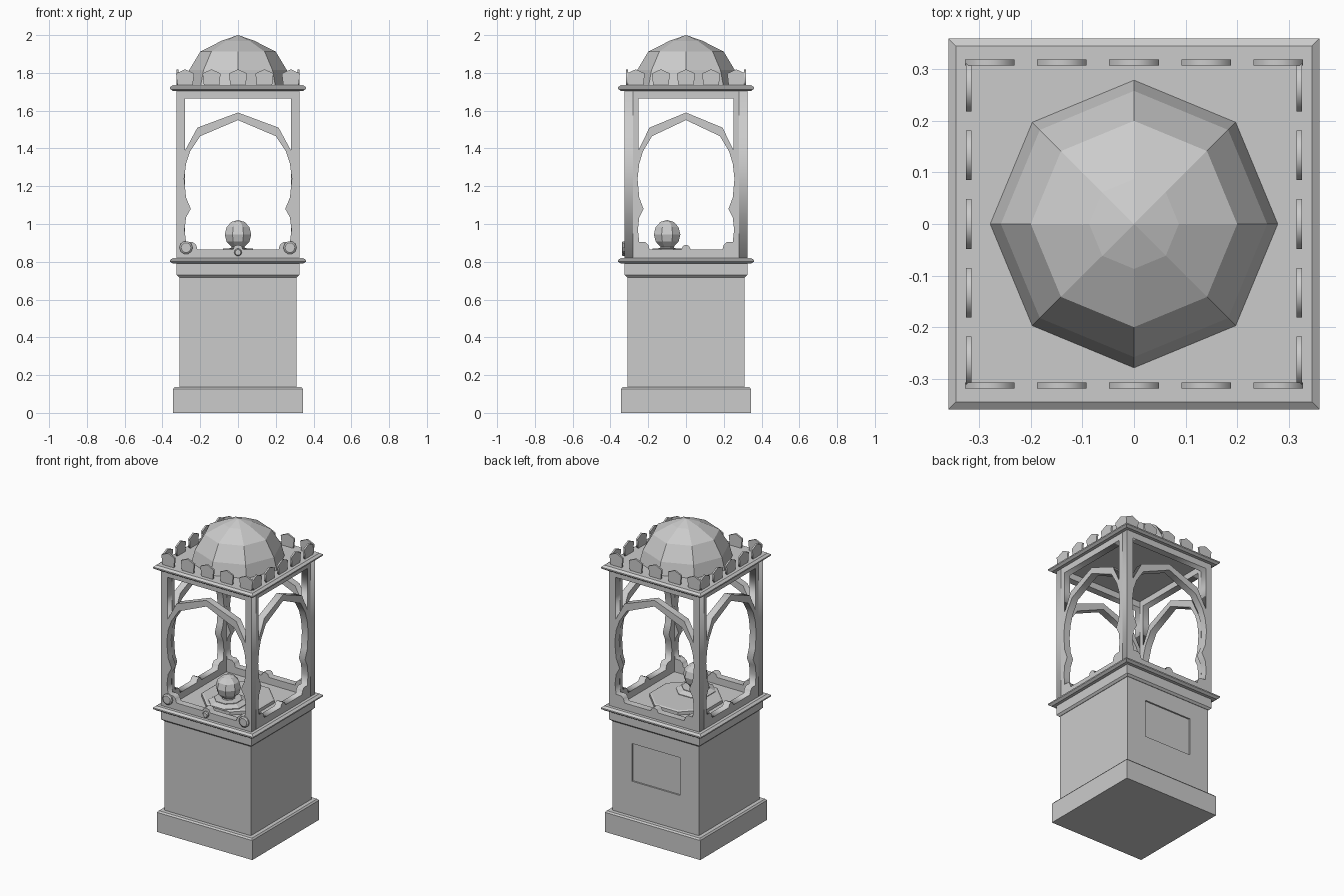
import bpy, bmesh, math
from mathutils import Matrix, Vector

if "Cube" in bpy.data.objects:
    bpy.data.objects.remove(bpy.data.objects["Cube"])

stone = bpy.data.materials.new("grey stone")
stone.diffuse_color = (0.6, 0.6, 0.6, 1)
stone.use_nodes = True
stone.node_tree.nodes["Principled BSDF"].inputs["Base Color"].default_value = stone.diffuse_color


def add(name, mesh):
    mesh.materials.clear()
    mesh.materials.append(stone)
    ob = bpy.data.objects.new(name, mesh)
    bpy.context.scene.collection.objects.link(ob)
    return ob


def loft(name, rings, sides=8, turn=0.0, centre=(0, 0), axis=None):
    """Stack regular polygons given as (radius, height); radius 0 closes to a point."""
    bm = bmesh.new()
    loops = []
    for r, z in rings:
        if r == 0:
            loops.append([bm.verts.new((centre[0], centre[1], z))] * sides)
        else:
            loops.append([bm.verts.new((centre[0] + r * math.cos(turn + i * math.tau / sides),
                                        centre[1] + r * math.sin(turn + i * math.tau / sides), z))
                          for i in range(sides)])
    for a, b in zip(loops, loops[1:]):
        for i in range(sides):
            j = (i + 1) % sides
            bm.faces.new(list(dict.fromkeys((a[i], a[j], b[j], b[i]))))
    if rings[0][0]:
        bm.faces.new(loops[0][::-1])
    if rings[-1][0]:
        bm.faces.new(loops[-1])
    if axis:
        bm.transform(axis)
    bmesh.ops.recalc_face_normals(bm, faces=bm.faces)
    me = bpy.data.meshes.new(name)
    bm.to_mesh(me)
    bm.free()
    return add(name, me)


def square(name, rings):
    return loft(name, [(h * math.sqrt(2), z) for h, z in rings], 4, math.pi / 4)


def plate(name, outlines, thick, matrix):
    """Upright plate (x, z outlines, later ones are holes), extruded along y."""
    cu = bpy.data.curves.new(name, 'CURVE')
    cu.dimensions = '2D'
    cu.fill_mode = 'BOTH'
    cu.extrude = thick / 2
    for pts in outlines:
        sp = cu.splines.new('POLY')
        sp.points.add(len(pts) - 1)
        for p, (x, z) in zip(sp.points, pts):
            p.co = (x, z, 0, 1)
        sp.use_cyclic_u = True
    tmp = bpy.data.objects.new("tmp", cu)
    bpy.context.scene.collection.objects.link(tmp)
    bpy.context.view_layer.update()
    dg = bpy.context.evaluated_depsgraph_get()
    me = bpy.data.meshes.new_from_object(tmp.evaluated_get(dg))
    bpy.data.objects.remove(tmp)
    me.transform(matrix @ Matrix.Rotation(math.pi / 2, 4, 'X'))
    bm = bmesh.new()
    bm.from_mesh(me)
    bmesh.ops.remove_doubles(bm, verts=bm.verts, dist=1e-5)
    bmesh.ops.recalc_face_normals(bm, faces=bm.faces)
    bm.to_mesh(me)
    bm.free()
    me.name = name
    return add(name, me)


def mirrored(half):
    """Close a right-half outline that starts and ends on the centre line."""
    return half + [(-x, z) for x, z in reversed(half) if x > 1e-6]


# pedestal
square("plinth", [(.343, 0), (.343, .127), (.335, .137)])
body = square("body", [(.31, .13), (.31, .73)])
square("neck_band", [(.313, .718), (.325, .73), (.325, .795)])
for nm, z in (("lower_cornice", .79), ("upper_cornice", 1.705)):
    square(nm, [(.345, z), (.36, z + .011), (.36, z + .019), (.345, z + .03)])

# shallow recessed door on the back of the body
bpy.ops.mesh.primitive_cube_add(size=1, location=(0, .31, .485))
cutter = bpy.context.object
cutter.scale = (.345, .02, .245)
mod = body.modifiers.new("door_recess", 'BOOLEAN')
mod.object = cutter
mod.solver = 'EXACT'
bpy.context.view_layer.update()
cut = bpy.data.meshes.new_from_object(body.evaluated_get(bpy.context.evaluated_depsgraph_get()))
body.modifiers.clear()
cut.materials.clear()
cut.materials.append(stone)
body.data = cut
bpy.data.objects.remove(cutter)

# cusped arch panels with open spandrels
OPENING = [(0, .89), (.018, .884), (.027, .865), (.215, .865), (.222, .89), (.24, .905),
           (.275, .905), (.283, .97), (.275, 1.035), (.25, 1.08), (.275, 1.14), (.285, 1.24),
           (.275, 1.32), (.253, 1.385), (.2, 1.465), (0, 1.55)]
SPANDREL = [(0, 1.59), (.215, 1.51), (.28, 1.39), (.28, 1.665), (0, 1.665)]


def arch(name, half, squeeze, dist, angle):
    frame = [(-half, .815), (half, .815), (half, 1.71), (-half, 1.71)]
    holes = [mirrored([(x * squeeze, z) for x, z in h]) for h in (OPENING, SPANDREL)]
    m = Matrix.Rotation(angle, 4, 'Z') @ Matrix.Translation((0, -dist, 0))
    plate(name, [frame] + holes, .045, m)


for i, nm in enumerate(("front", "right", "back", "left")):
    side = i % 2
    arch(nm + "_arch", .28 if side else .325, .9 if side else 1, .3025, i * math.pi / 2)

# round bosses along the foot of the front arch
for nm, x, z, r in (("left_boss", -.275, .875, .035), ("right_boss", .275, .875, .035),
                    ("centre_boss", 0, .85, .02)):
    m = Matrix.Translation((x, -.32, z)) @ Matrix.Rotation(math.pi / 2, 4, 'X')
    loft(nm, [(r, 0), (r, .014), (r * .75, .02)], 10, 0, (0, 0), m)

# floor plate and ball finial on its stand
loft("floor_plate", [(.22, .815), (.22, .84), (.21, .846)], 8, math.pi / 8)
loft("ball_stand", [(.12, .84), (.12, .85), (.085, .866), (.085, .87), (.04, .872), (.035, .89)],
     8, math.pi / 8, (0, -.1))
R = .076
loft("ball", [(R * math.sin(a), .945 - R * math.cos(a))
              for a in (k * math.pi / 6 for k in range(1, 6))] + [(0, 1.021)],
     8, math.pi / 8, (0, -.1))

# faceted dome
loft("dome", [(.28, 1.73), (.258, 1.815), (.2, 1.912), (.087, 1.97), (0, 2.0)])

# crenellations: five pointed merlons along each roof edge
for i, nm in enumerate(("front", "right", "back", "left")):
    step, dist = ((.14, .313), (.133, .32))[i % 2]
    for k in range(-2, 3):
        m = (Matrix.Rotation(i * math.pi / 2, 4, 'Z')
             @ Matrix.Translation((k * step, -dist, 0)))
        shape = mirrored([(0, 1.73), (.04, 1.73), (.048, 1.797), (0, 1.819)])
        plate(f"{nm}_merlon_{k + 3}", [shape], .011, m)
